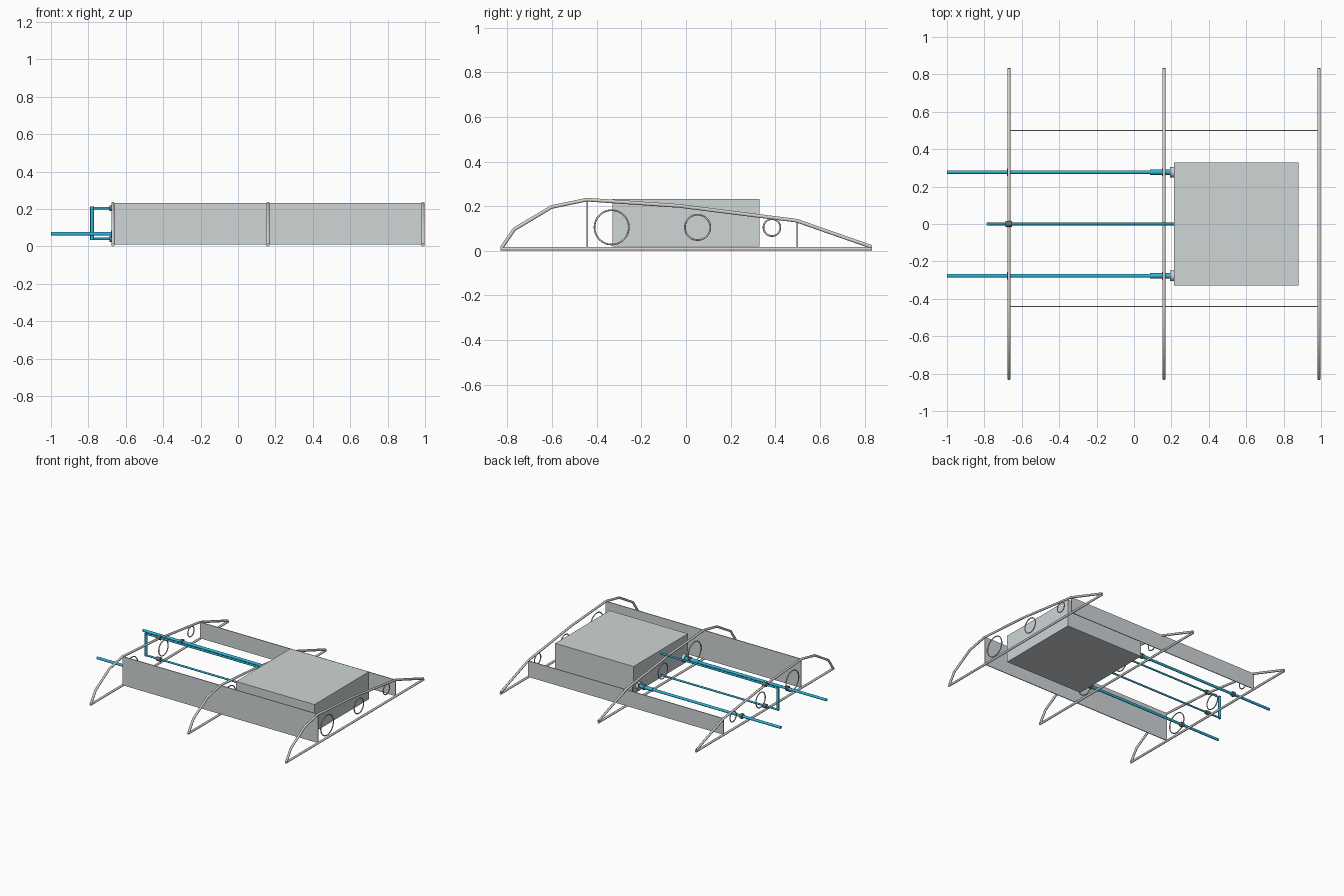
import bpy, math
from mathutils import Vector

if "Cube" in bpy.data.objects:
    bpy.data.objects.remove(bpy.data.objects["Cube"])


def material(name, rgb):
    m = bpy.data.materials.new(name)
    m.diffuse_color = (*rgb, 1)
    m.use_nodes = True
    m.node_tree.nodes["Principled BSDF"].inputs["Base Color"].default_value = m.diffuse_color
    return m


PANEL = material("panel grey", (0.62, 0.66, 0.675))
FRAME = material("frame grey", (0.66, 0.65, 0.64))
FITTING = material("fitting grey", (0.16, 0.165, 0.17))
BLUE = material("rod blue", (0.025, 0.48, 0.72))


def tube(name, paths, radius, mat, cyclic=False):
    """Round tube swept along one or more point paths."""
    cu = bpy.data.curves.new(name, 'CURVE')
    cu.dimensions = '3D'
    cu.bevel_depth = radius
    cu.bevel_resolution = 3
    cu.use_fill_caps = True
    for pts in paths:
        sp = cu.splines.new('POLY')
        sp.points.add(len(pts) - 1)
        for p, co in zip(sp.points, pts):
            p.co = (*co, 1)
        sp.use_cyclic_u = cyclic
    ob = bpy.data.objects.new(name, cu)
    bpy.context.collection.objects.link(ob)
    bpy.ops.object.select_all(action='DESELECT')
    ob.select_set(True)
    bpy.context.view_layer.objects.active = ob
    bpy.ops.object.convert(target='MESH')
    ob = bpy.context.object
    ob.name = name
    ob.data.materials.clear()
    ob.data.materials.append(mat)
    bpy.ops.object.shade_smooth_by_angle(angle=math.radians(50))
    return ob


def box(name, lo, hi, mat):
    lo, hi = Vector(lo), Vector(hi)
    bpy.ops.mesh.primitive_cube_add(size=1, location=(lo + hi) / 2)
    ob = bpy.context.object
    ob.name = name
    ob.scale = hi - lo
    bpy.ops.object.transform_apply(location=False, rotation=False, scale=True)
    ob.data.materials.append(mat)
    return ob


def x_rod(name, x0, x1, y, z, radius, mat):
    return tube(name, [[(x0, y, z), (x1, y, z)]], radius, mat)


RIBS = (-0.669, 0.16, 0.989)
UPPER = [(-0.827, 0.012), (-0.77, 0.096), (-0.603, 0.196), (-0.445, 0.229),
         (-0.03, 0.201), (0.495, 0.135), (0.83, 0.018)]
HOLES = [(-0.333, 0.105, 0.077), (0.052, 0.105, 0.057), (0.385, 0.104, 0.038)]

# Ribs: bottom bar, arched top bar and lightening rings
for i, x in enumerate(RIBS):
    tube(f"rib_{i}", [[(x, -0.832, 0.0085), (x, 0.834, 0.0085)],
                      [(x, y, z) for y, z in UPPER]], 0.0085, FRAME)
    rings = []
    for cy, cz, r in HOLES:
        rings.append([(x, cy + r * math.cos(a * math.tau / 32),
                       cz + r * math.sin(a * math.tau / 32)) for a in range(32)])
    tube(f"rib_rings_{i}", rings, 0.004, FRAME, cyclic=True)

# Spar webs running between the ribs
box("front_spar", (-0.67, -0.445, 0.01), (0.99, -0.439, 0.231), PANEL)
box("rear_spar", (-0.67, 0.496, 0.01), (0.99, 0.502, 0.134), PANEL)

# Large tank between middle and end ribs
box("tank", (0.214, -0.329, 0.02), (0.879, 0.33, 0.231), PANEL)

# Pair of main rods with sleeves, end flanges and rib collars
for side, y in (("front", -0.277), ("rear", 0.277)):
    x_rod(f"{side}_rod", -1.0, 0.2, y, 0.067, 0.01, BLUE)
    x_rod(f"{side}_sleeve", 0.085, 0.195, y, 0.067, 0.014, BLUE)
    x_rod(f"{side}_flange", 0.192, 0.215, y, 0.067, 0.029, PANEL)
    for i, x in enumerate(RIBS[:2]):
        x_rod(f"{side}_collar_{i}", x - 0.009, x + 0.009, y, 0.067, 0.02, FITTING)

# Centre link: upright arm with upper and lower thin rods
tube("link_upright", [[(-0.78, 0, 0.034), (-0.78, 0, 0.213)]], 0.01, BLUE)
for level, z in (("upper", 0.205), ("lower", 0.04)):
    x_rod(f"{level}_link_rod", -0.78, 0.214, 0, z, 0.007, BLUE)
    x_rod(f"{level}_link_collar", -0.687, -0.653, 0, z, 0.016, FITTING)
